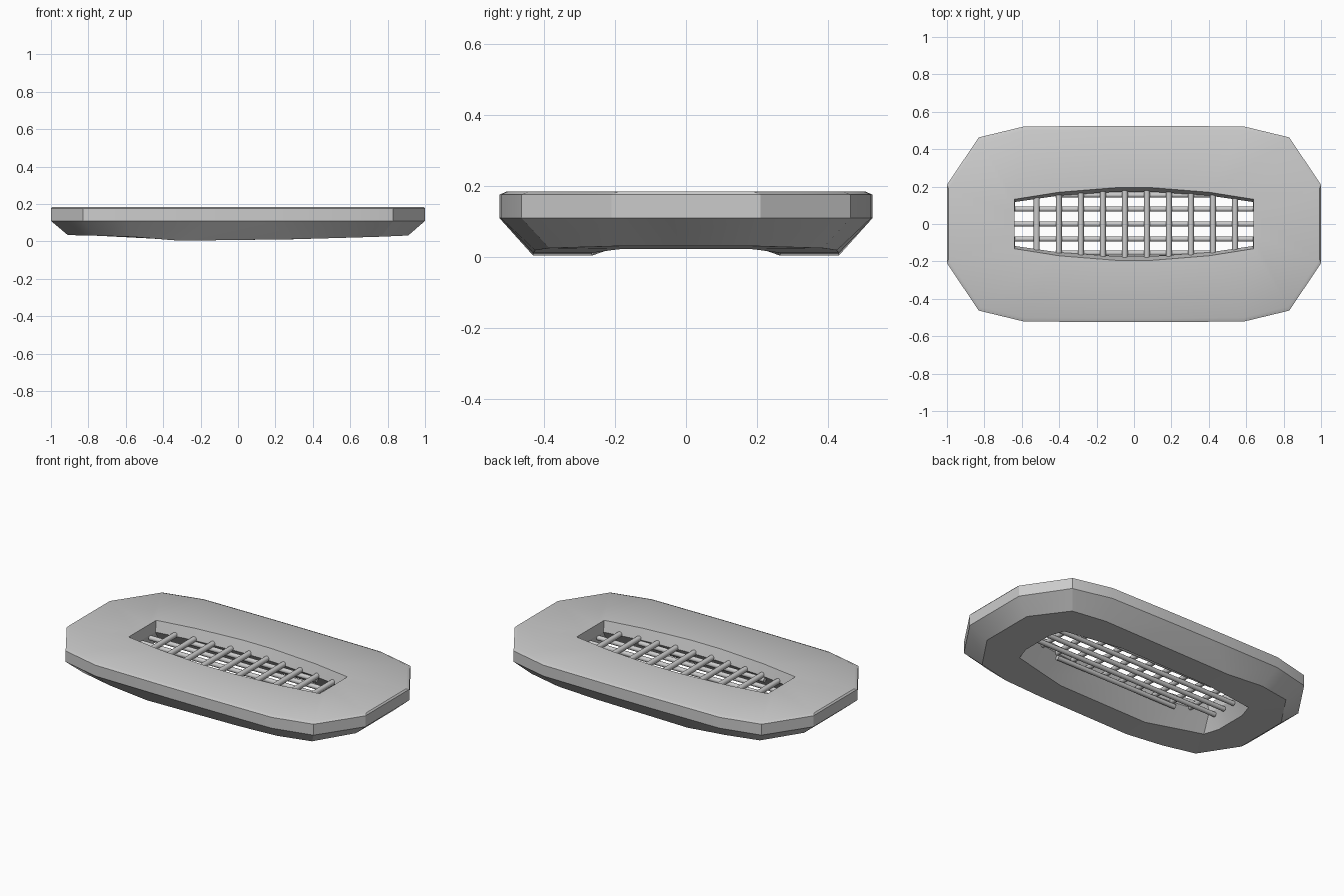
import bpy, bmesh, math
from mathutils import Vector

if "Cube" in bpy.data.objects:
    bpy.data.objects.remove(bpy.data.objects["Cube"])


def low(x):
    # Uneven underside height along the length
    pts = [(-1, .036), (-.6, .028), (-.32, .004), (.3, .012), (.75, .025), (1, .036)]
    for (a, za), (b, zb) in zip(pts, pts[1:]):
        if x <= b:
            return za + (zb - za) * (x - a) / (b - a)
    return pts[-1][1]


def ring(quarter, z=None):
    # Mirror a quarter outline into a closed loop; z=None follows the underside
    q = list(quarter)
    loop = q + [(-x, y) for x, y in reversed(q)]
    loop += [(-x, -y) for x, y in loop]
    return [Vector((x, y, low(x) if z is None else z)) for x, y in loop]


def finish(bm, name, angle):
    bmesh.ops.recalc_face_normals(bm, faces=bm.faces)
    me = bpy.data.meshes.new(name)
    bm.to_mesh(me)
    bm.free()
    ob = bpy.data.objects.new(name, me)
    bpy.context.collection.objects.link(ob)
    bpy.ops.object.select_all(action='DESELECT')
    ob.select_set(True)
    bpy.context.view_layer.objects.active = ob
    bpy.ops.object.shade_smooth_by_angle(angle=math.radians(angle))
    return ob


# Basin body: closed loft around the drain opening
outer = [(1, .21), (.83, .463), (.59, .521), (.12, .525)]
top = [(x - (.008 if x > .5 else 0), y - .02) for x, y in outer]
rings = [
    ring([(.69, .10), (.66, .19), (.45, .235), (.3, .265)]),   # underside opening
    ring([(.91, .17), (.765, .385), (.56, .425), (.31, .43)]),  # underside rim
    ring(outer, .11),
    ring(outer, .176),
    ring(top, .185),
    ring([(.64, .06), (.64, .132), (.40, .17), (.10, .194)], .185),  # top opening
    ring([(.638, .06), (.635, .118), (.40, .152), (.10, .172)], .12),
]
bm = bmesh.new()
vs = [[bm.verts.new(p) for p in r] for r in rings]
n = len(vs[0])
for i in range(len(vs)):
    a, b = vs[i], vs[(i + 1) % len(vs)]
    for j in range(n):
        k = (j + 1) % n
        bm.faces.new((a[j], a[k], b[k], b[j]))
finish(bm, "grate_body", 28)


def bar(bm, p, q, r):
    p, q = Vector(p), Vector(q)
    d = q - p
    m = d.to_track_quat('Z', 'Y').to_matrix().to_4x4()
    m.translation = (p + q) / 2
    bmesh.ops.create_cone(bm, cap_ends=True, segments=12, radius1=r, radius2=r,
                          depth=d.length, matrix=m)


# Upper bars running front to back
bm = bmesh.new()
for i in range(10):
    x = -.52 + i * .1178
    h = .185 - .055 * (abs(x) / .62) ** 1.5
    bar(bm, (x, -h, .125), (x, h, .125), .016)
finish(bm, "cross_bars", 40)

# Lower bars running lengthwise
bm = bmesh.new()
for y in (-.155, -.08, 0, .08, .155):
    h = .645 if abs(y) < .1 else .42
    bar(bm, (-h, y, .098), (h, y, .098), .014)
finish(bm, "long_bars", 40)
